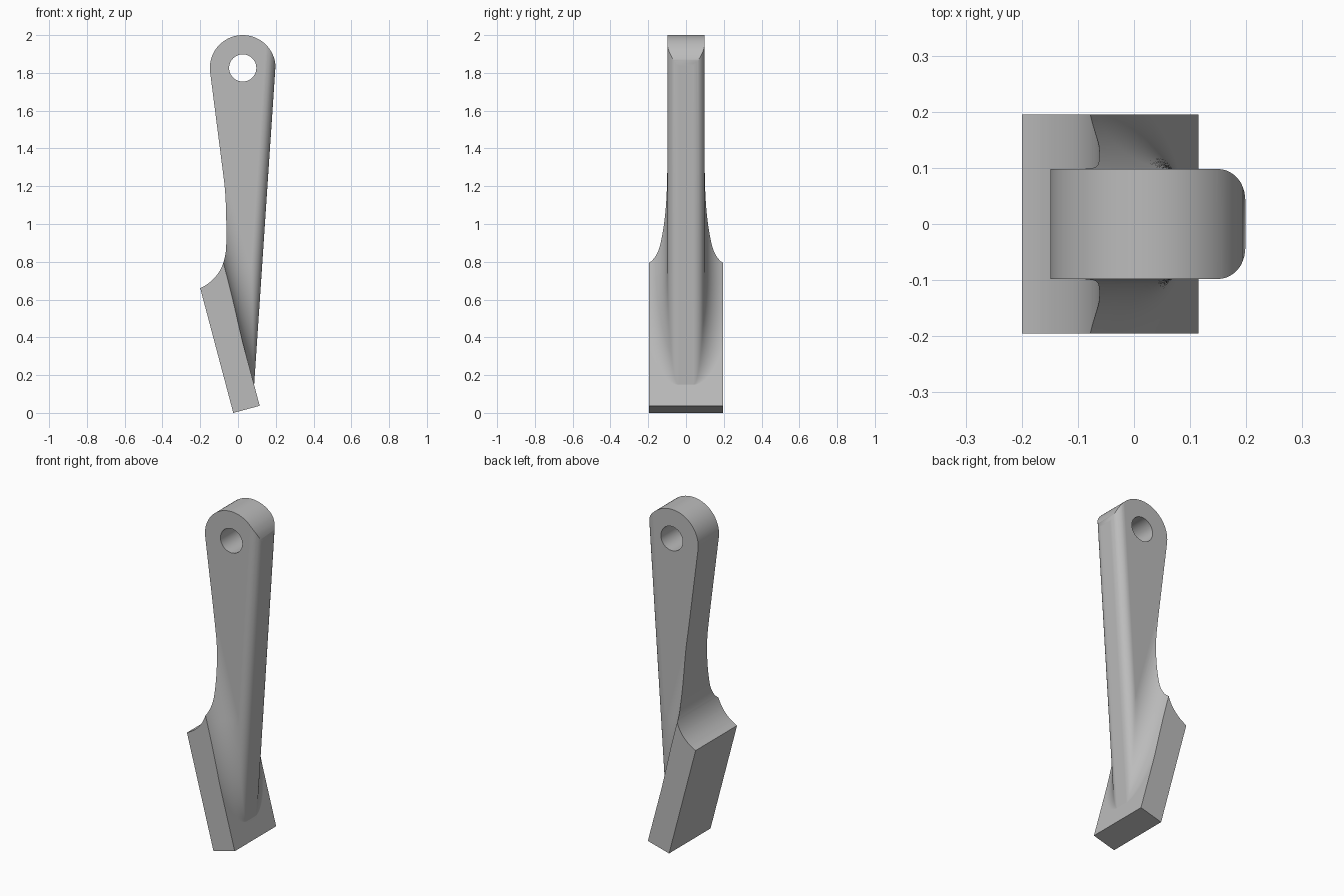
import bpy, bmesh
from math import sin, cos, pi, sqrt, acos, atan2, radians
from mathutils import Vector

if "Cube" in bpy.data.objects:
    bpy.data.objects.remove(bpy.data.objects["Cube"])

grey = bpy.data.materials.new("plain_grey")
grey.use_nodes = True
colour = (0.5, 0.5, 0.5, 1)
grey.diffuse_color = colour
grey.node_tree.nodes["Principled BSDF"].inputs["Base Color"].default_value = colour

# Main sizes
PAD_HALF, ARM_HALF = 0.195, 0.098
ROUND, FILLET = 0.06, 0.15
EYE = Vector((0.025, 1.826))
EYE_RADIUS, HOLE_RADIUS = 0.174, 0.072

# Pad frame in (x, z): "along" runs up the pad, "out" points away from its face
toe = Vector((0.115, 0.0375))
along = Vector((-sin(radians(15)), cos(radians(15))))
out = Vector((along.y, -along.x))
tip, back_top = Vector((0.085, 0.14)) - toe, Vector((0.198, 1.83)) - toe
slope = (back_top - tip).dot(out) / (back_top - tip).dot(along)
tip_u = tip.dot(along) - tip.dot(out) / slope


def make_object(name, bm):
    bmesh.ops.remove_doubles(bm, verts=bm.verts, dist=1e-5)
    bmesh.ops.recalc_face_normals(bm, faces=bm.faces)
    mesh = bpy.data.meshes.new(name)
    bm.to_mesh(mesh)
    bm.free()
    mesh.materials.append(grey)
    obj = bpy.data.objects.new(name, mesh)
    bpy.context.collection.objects.link(obj)
    return obj


def loft(name, rings):
    bm = bmesh.new()
    rows = [[bm.verts.new(p) for p in ring] for ring in rings]
    n = len(rows[0])
    for a, b in zip(rows, rows[1:]):
        for i in range(n):
            j = (i + 1) % n
            bm.faces.new((a[i], a[j], b[j], b[i]))
    bm.faces.new(rows[0])
    bm.faces.new(rows[-1])
    return make_object(name, bm)


def extrude(name, outline, half=0.3):
    return loft(name, [[(x, y, z) for x, z in outline] for y in (-half, half)])


def arc(centre, radius, start, end, steps):
    angles = [start + (end - start) * i / steps for i in range(steps + 1)]
    return [(centre[0] + radius * cos(t), centre[1] + radius * sin(t)) for t in angles]


def bezier(a, b, c, steps=16):
    a, b, c = Vector(a), Vector(b), Vector(c)
    ts = [i / steps for i in range(steps + 1)]
    return [tuple(a * (1 - t) ** 2 + b * 2 * t * (1 - t) + c * t * t) for t in ts]


# Cross-section: rounded arm rising from the pad through a rolling-ball fillet
def section(u):
    height = max(0, (u - tip_u) * slope)
    core = ARM_HALF - ROUND
    drop = max(0, FILLET - (height - ROUND))
    reach = sqrt(max(0, (ROUND + FILLET) ** 2 - drop ** 2))
    contact = atan2(drop, reach)
    ball = core + reach
    end = 1.5 * pi if ball <= PAD_HALF else pi + acos((ball - PAD_HALF) / FILLET)
    half = arc((core, height - ROUND), ROUND, pi / 2, contact, 10)
    half += arc((ball, FILLET), FILLET, pi + contact, end, 14)
    half += [(PAD_HALF, half[-1][1]), (PAD_HALF, -0.3)]
    full = half + [(-y, d) for y, d in reversed(half)]
    ring = []
    for y, d in full:
        p = toe + along * u + out * d
        ring.append((p.x, y, p.y))
    return ring


span = (ROUND + FILLET) / slope
levels = [-0.1] + [tip_u + span * (i / 26) ** 1.6 for i in range(27)] + [2.1]
lever = loft("lever_body", [section(u) for u in levels])

# Side outline: eye, waist, hollow shoulder, pad back and pad end
outline = arc(EYE, EYE_RADIUS, radians(-4), radians(187), 56)
outline += bezier((-0.074, 1.23), (-0.06, 1.12), (-0.062, 0.9))
outline += bezier((-0.062, 0.9), (-0.062, 0.725), (-0.2, 0.66))[1:]
end_out = toe + out * 0.3
outline += [(-0.025, 0), tuple(end_out), (0.45, 1.6)]
side_cutter = extrude("side_outline_cutter", outline)
hole_cutter = extrude("hole_cutter", arc(EYE, HOLE_RADIUS, 0, 2 * pi, 48)[:-1])

# Trim the body and bore the eye
bpy.ops.object.select_all(action="DESELECT")
bpy.context.view_layer.objects.active = lever
lever.select_set(True)
for cutter, operation in ((side_cutter, "INTERSECT"), (hole_cutter, "DIFFERENCE")):
    mod = lever.modifiers.new(operation.lower(), "BOOLEAN")
    mod.operation, mod.object, mod.solver = operation, cutter, "EXACT"
    bpy.ops.object.modifier_apply(modifier=mod.name)
    bpy.data.objects.remove(cutter)

bpy.ops.object.shade_smooth_by_angle(angle=radians(30))
weighted = lever.modifiers.new("even_shading", "WEIGHTED_NORMAL")
weighted.keep_sharp = True
